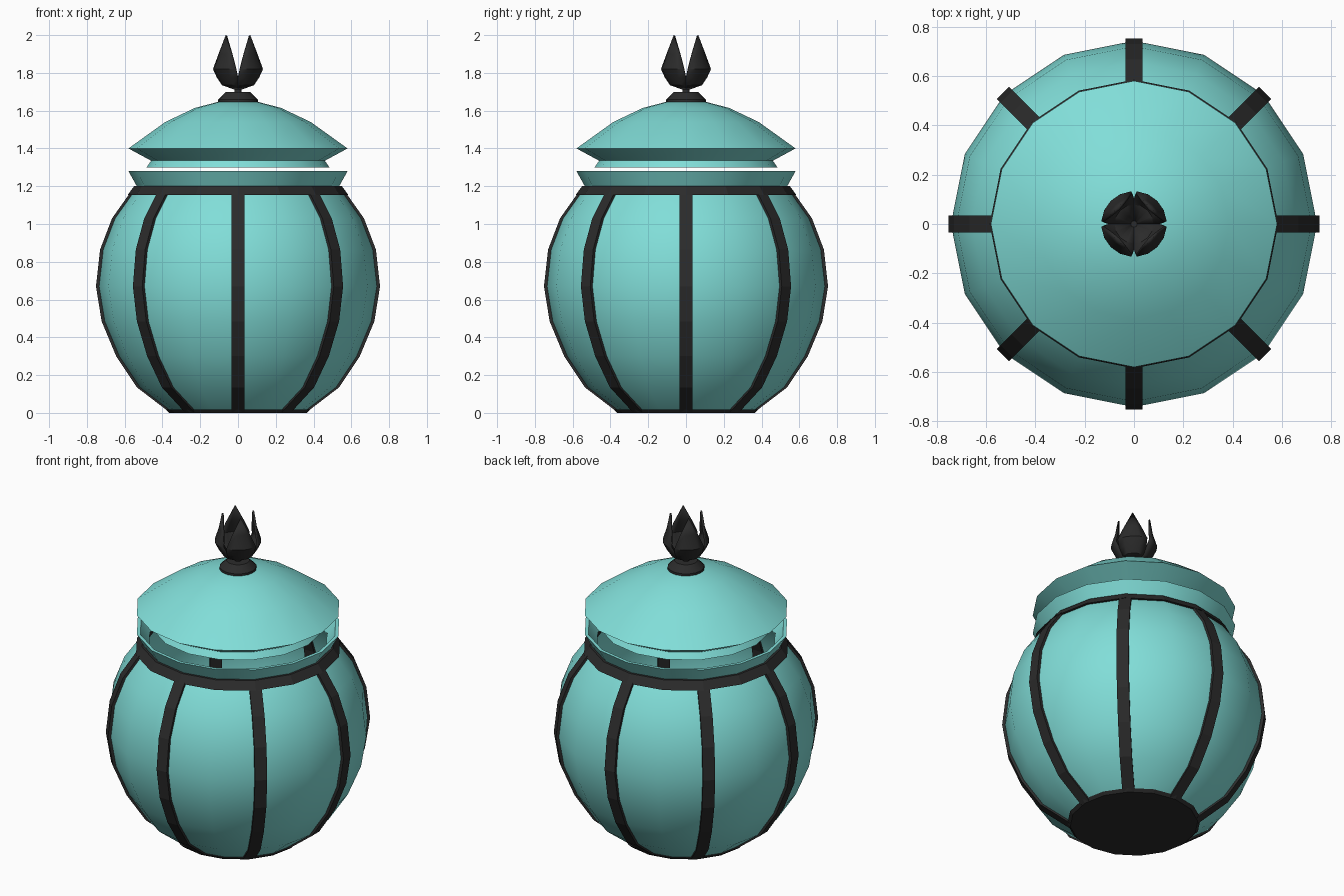
import bpy, bmesh, math

if "Cube" in bpy.data.objects:
    bpy.data.objects.remove(bpy.data.objects["Cube"])

SIDES = 16


def material(name, rgb):
    m = bpy.data.materials.new(name)
    m.diffuse_color = (*rgb, 1)
    m.use_nodes = True
    m.node_tree.nodes["Principled BSDF"].inputs["Base Color"].default_value = m.diffuse_color
    return m


TEAL = material("teal glaze", (0.22, 0.73, 0.69))
BLACK = material("black iron", (0.024, 0.024, 0.024))


def finish(bm, name, mat, smooth=None, recalc=False):
    bmesh.ops.remove_doubles(bm, verts=bm.verts, dist=1e-5)
    if recalc:
        bmesh.ops.recalc_face_normals(bm, faces=bm.faces)
    me = bpy.data.meshes.new(name)
    bm.to_mesh(me)
    bm.free()
    me.materials.append(mat)
    ob = bpy.data.objects.new(name, me)
    bpy.context.collection.objects.link(ob)
    if smooth:
        bpy.ops.object.select_all(action='DESELECT')
        ob.select_set(True)
        bpy.context.view_layer.objects.active = ob
        bpy.ops.object.shade_smooth_by_angle(angle=math.radians(smooth))
    return ob


def lathe(name, profile, mat, smooth=None, sides=SIDES, closed=False):
    """Spin (radius, height) points, listed upward on the outside."""
    bm = bmesh.new()
    rings = []
    for r, z in profile:
        rings.append([bm.verts.new((r * math.cos(2 * math.pi * j / sides),
                                    r * math.sin(2 * math.pi * j / sides), z))
                      for j in range(sides)])
    pairs = list(zip(rings, rings[1:]))
    if closed:
        pairs.append((rings[-1], rings[0]))
    for a, b in pairs:
        for j in range(sides):
            k = (j + 1) % sides
            bm.faces.new((a[j], a[k], b[k], b[j]))
    return finish(bm, name, mat, smooth)


# Hollow round body
BODY = [(0.355, 0.005), (0.525, 0.135), (0.635, 0.3), (0.712, 0.485), (0.742, 0.67),
        (0.72, 0.865), (0.657, 1.03), (0.572, 1.15), (0.53, 1.2)]
lathe("jar_body", [(0, 0.005)] + BODY, TEAL, 30)

# Flared neck with a thin rim
lathe("jar_neck", [(0.533, 1.195), (0.58, 1.28), (0.56, 1.28), (0.51, 1.195)],
      TEAL, 30, closed=True)

# Dark foot plate and shoulder band
lathe("foot_plate", [(0, 0), (0.365, 0), (0.382, 0.017), (0, 0.017)], BLACK)
lathe("shoulder_band", [(0.565, 1.153), (0.585, 1.153), (0.55, 1.2), (0.52, 1.2)],
      BLACK, closed=True)


# Eight ribs following the body curve
def rib(angle, index):
    bm = bmesh.new()
    c, s = math.cos(angle), math.sin(angle)
    rows = []
    for r, z in BODY:
        corners = [(r + 0.01, -0.035), (r + 0.01, 0.035), (r - 0.02, 0.035), (r - 0.02, -0.035)]
        rows.append([bm.verts.new((u * c - v * s, u * s + v * c, z)) for u, v in corners])
    for a, b in zip(rows, rows[1:]):
        for j in range(4):
            k = (j + 1) % 4
            bm.faces.new((a[j], a[k], b[k], b[j]))
    bm.faces.new(rows[0])
    bm.faces.new(rows[-1])
    finish(bm, f"rib_{index}", BLACK, recalc=True)


for i in range(8):
    rib(i * math.pi / 4, i + 1)

# Domed lid with a plug below its rim
lathe("lid", [(0, 1.298), (0.485, 1.298), (0.46, 1.335), (0.58, 1.4), (0.385, 1.54),
              (0.227, 1.615), (0.1, 1.648), (0, 1.655)], TEAL, 30)

# Knob base and stem
lathe("knob_base", [(0, 1.64), (0.105, 1.642), (0.105, 1.66), (0.065, 1.698), (0.02, 1.698),
                    (0.018, 1.72), (0, 1.72)], BLACK, 30)


# Four pointed petals of the knob: (height, radius, half angle)
PETAL = [(1.71, 0.015, 45), (1.735, 0.085, 45), (1.775, 0.112, 44),
         (1.82, 0.133, 40), (1.9, 0.108, 28), (2.0, 0.092, 0)]
for i in range(4):
    bm = bmesh.new()
    mid = math.pi / 4 + i * math.pi / 2
    rows = []
    for z, r, half in PETAL:
        angles = [mid + math.radians(half) * t / 2 for t in range(-2, 3)]
        rows.append([bm.verts.new((r * math.cos(a), r * math.sin(a), z)) for a in angles])
    for a, b in zip(rows, rows[1:]):
        for j in range(4):
            bm.faces.new((a[j], a[j + 1], b[j + 1], b[j]))
    petal = finish(bm, f"knob_petal_{i + 1}", BLACK, 30)
    thick = petal.modifiers.new("thickness", 'SOLIDIFY')
    thick.thickness = 0.01
    thick.offset = -1
